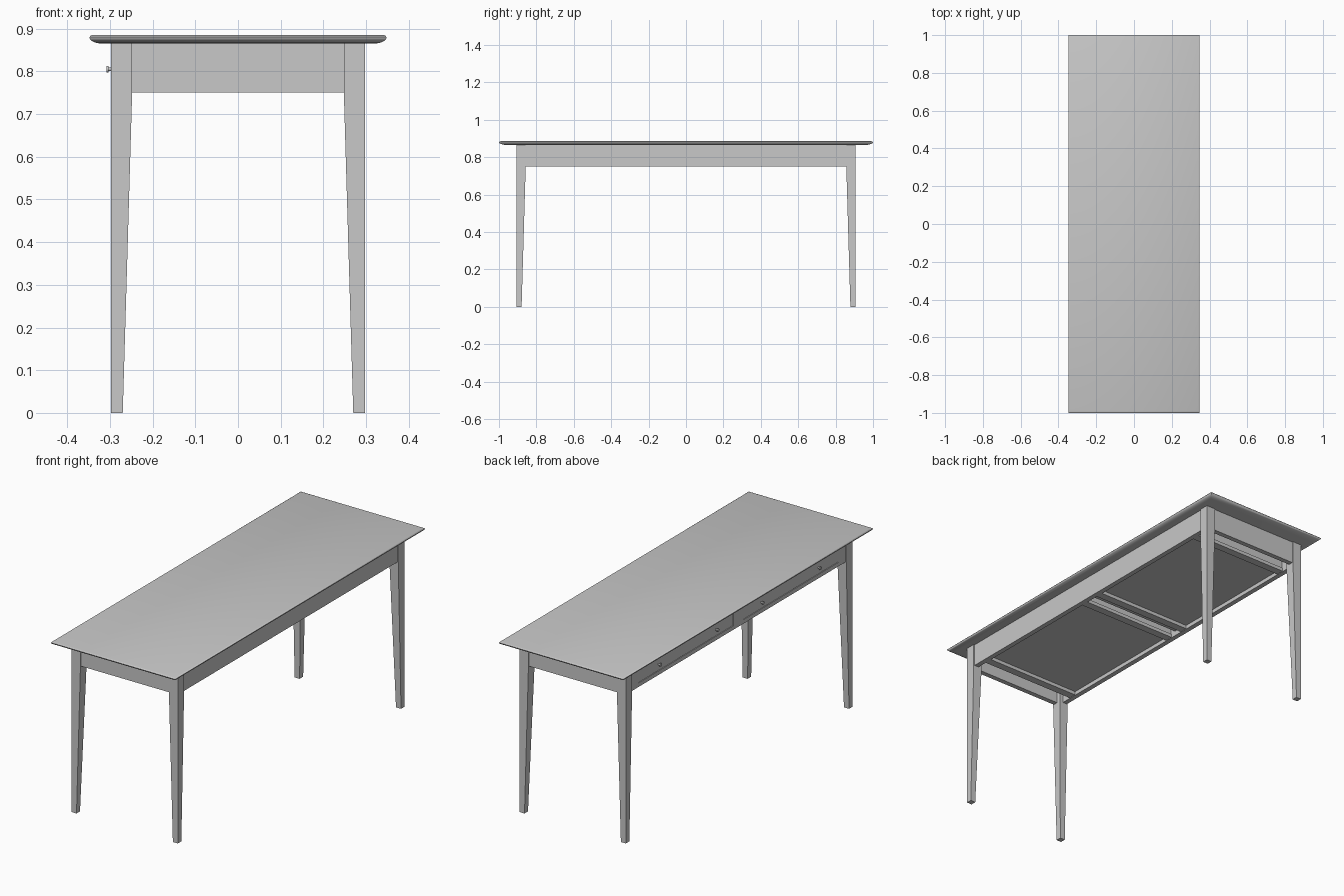
import bpy, bmesh, math
from mathutils import Matrix

old = bpy.data.objects.get("Cube")
if old:
    bpy.data.objects.remove(old, do_unlink=True)

grey = bpy.data.materials.new("plain grey")
grey.use_nodes = True
grey.diffuse_color = (0.58, 0.58, 0.58, 1)
grey.node_tree.nodes["Principled BSDF"].inputs["Base Color"].default_value = (0.58, 0.58, 0.58, 1)


def finish(name, bm, smooth=False):
    bmesh.ops.recalc_face_normals(bm, faces=bm.faces)
    mesh = bpy.data.meshes.new(name)
    bm.to_mesh(mesh)
    bm.free()
    mesh.materials.append(grey)
    ob = bpy.data.objects.new(name, mesh)
    bpy.context.collection.objects.link(ob)
    if smooth:
        bpy.ops.object.select_all(action="DESELECT")
        ob.select_set(True)
        bpy.context.view_layer.objects.active = ob
        bpy.ops.object.shade_smooth_by_angle(angle=math.radians(40))
    return ob


def loft(name, rings, smooth=False):
    """Stack rectangles given as (x0, x1, y0, y1, z)."""
    bm = bmesh.new()
    loops = [[bm.verts.new(p) for p in ((a, c, z), (b, c, z), (b, d, z), (a, d, z))]
             for a, b, c, d, z in rings]
    for lo, hi in zip(loops, loops[1:]):
        for i in range(4):
            j = (i + 1) % 4
            bm.faces.new((lo[i], lo[j], hi[j], hi[i]))
    bm.faces.new(loops[0][::-1])
    bm.faces.new(loops[-1])
    return finish(name, bm, smooth)


def box(name, x, y, z):
    x, y = sorted(x), sorted(y)
    return loft(name, [(*x, *y, z[0]), (*x, *y, z[1])])


TOP, LOW = 0.865, 0.75      # underside of top, underside of aprons
OX, OY = 0.298, 0.907       # outer faces of the legs
LEG, FOOT = 0.05, 0.028     # leg thickness at top and floor
REC = 0.005                 # apron setback
IX, IY = OX - LEG, OY - LEG

# Table top with a rounded edge undercut towards the frame
profile = [(0.026, 0.865), (0.015, 0.867), (0.006, 0.871), (0.001, 0.876),
           (0, 0.880), (0.002, 0.883), (0.006, 0.885)]
loft("table_top", [(-0.348 + i, 0.348 - i, -1 + i * 1.4, 1 - i * 1.4, z)
                   for i, z in profile], True)

# Legs, tapered on the two inner sides
for sx, xn in ((-1, "right"), (1, "left")):
    for sy, yn in ((-1, "front"), (1, "back")):
        rings = []
        for t, z in ((FOOT, 0), (LEG, LOW), (LEG, TOP)):
            rings.append((*sorted((sx * OX, sx * (OX - t))),
                          *sorted((sy * OY, sy * (OY - t))), z))
        loft(f"{yn}_{xn}_leg", rings)

# Aprons on the two ends and the plain long side
for s, n in ((-1, "front"), (1, "back")):
    box(n + "_apron", (-IX, IX), (s * (OY - REC), s * (OY - 0.03)), (LOW, TOP))
box("left_apron", (OX - 0.03, OX - REC), (-IY, IY), (LOW, TOP))

# Face frame on the drawer side
FX = (-OX + REC, -OX + 0.03)
D0, D1 = 0.04, 0.80         # drawer opening along y
box("lower_rail", FX, (-IY, IY), (LOW, 0.77))
box("upper_rail", FX, (-IY, IY), (0.852, TOP))
box("centre_stile", FX, (-D0, D0), (0.77, 0.852))
box("centre_divider", (FX[1], OX - 0.03), (-0.01, 0.01), (0.775, TOP))

for s, n in ((-1, "front"), (1, "back")):
    box(n + "_stile", FX, (s * D1, s * IY), (0.77, 0.852))
    # Runners below each end of the drawer
    for y, k in ((D0 + 0.015, "inner"), (D1 - 0.015, "outer")):
        box(f"{n}_{k}_runner", (FX[1], OX - 0.03),
            (s * (y - 0.02), s * (y + 0.02)), (0.752, 0.77))
    # Drawer front and box
    a, b = D0 + 0.003, D1 - 0.003
    box(n + "_drawer_front", FX, (s * a, s * b), (0.773, 0.849))
    box(n + "_drawer_bottom", (FX[1], 0.25), (s * a, s * b), (0.773, 0.78))
    box(n + "_drawer_back", (0.238, 0.25), (s * a, s * b), (0.78, 0.845))
    for y, k in ((a, "inner"), (b - 0.012, "outer")):
        box(f"{n}_{k}_drawer_side", (FX[1], 0.238),
            (s * y, s * (y + 0.012)), (0.78, 0.845))
    # Knobs: a slim stem and a round cap
    for y, k in ((0.18, "inner"), (0.64, "outer")):
        bm = bmesh.new()
        for r, x0, x1 in ((0.004, -0.304, FX[0]), (0.008, -0.308, -0.303)):
            bmesh.ops.create_cone(
                bm, cap_ends=True, segments=16, radius1=r, radius2=r, depth=x1 - x0,
                matrix=Matrix.Translation(((x0 + x1) / 2, s * y, 0.805))
                @ Matrix.Rotation(math.pi / 2, 4, "Y"))
        finish(f"{n}_{k}_knob", bm, True)
